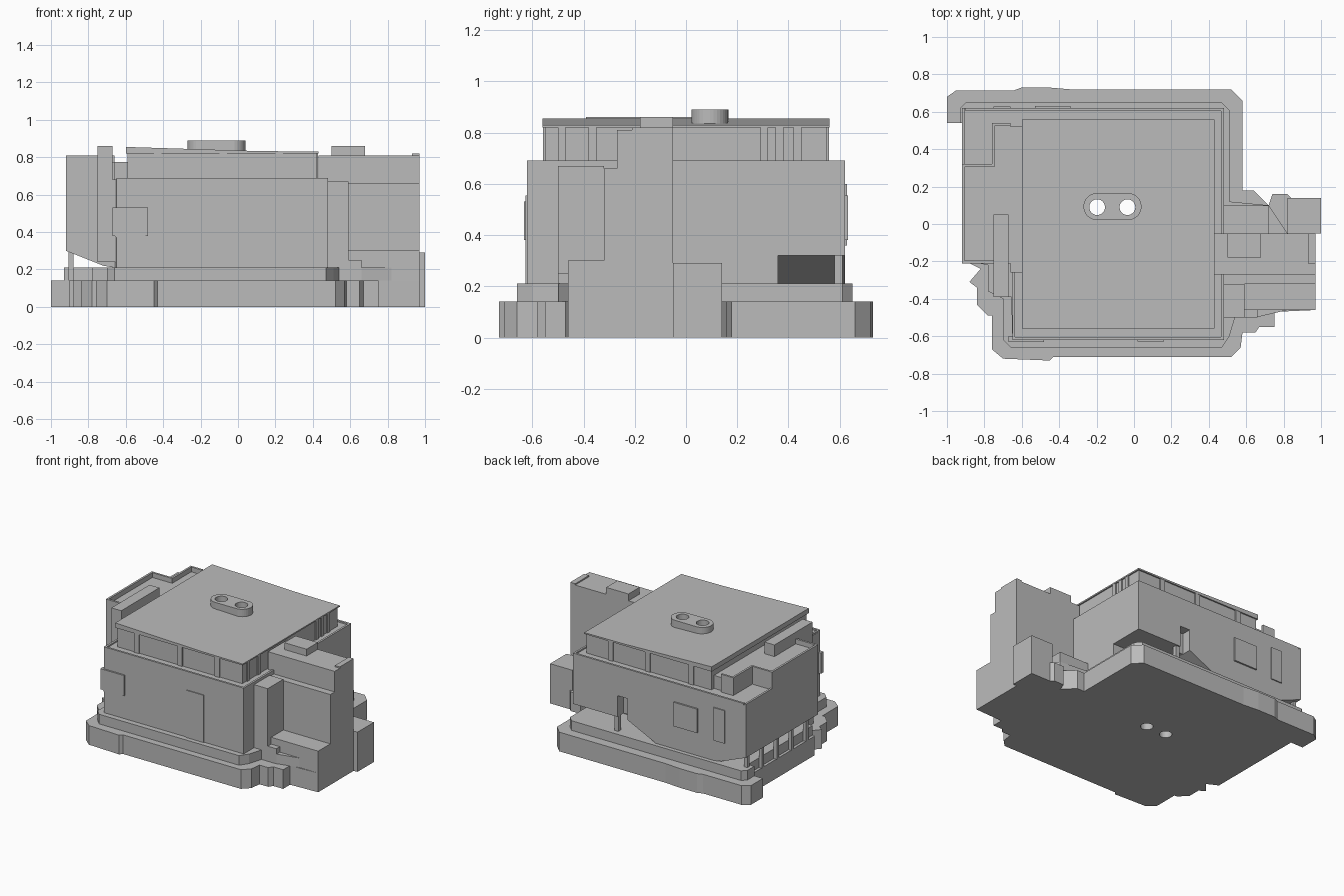
import bpy, bmesh
from mathutils import Vector

if "Cube" in bpy.data.objects:
    bpy.data.objects.remove(bpy.data.objects["Cube"])

grey = bpy.data.materials.new("plain grey")
grey.use_nodes = True
grey.diffuse_color = (0.5, 0.5, 0.5, 1)
grey.node_tree.nodes["Principled BSDF"].inputs["Base Color"].default_value = grey.diffuse_color


def extrude(name, verts, direction):
    """Closed solid from a flat outline pushed along a direction."""
    bm = bmesh.new()
    face = bm.faces.new([bm.verts.new(v) for v in verts])
    geom = bmesh.ops.extrude_face_region(bm, geom=[face], use_keep_orig=True)["geom"]
    moved = [g for g in geom if isinstance(g, bmesh.types.BMVert)]
    bmesh.ops.translate(bm, verts=moved, vec=Vector(direction))
    bmesh.ops.recalc_face_normals(bm, faces=bm.faces)
    mesh = bpy.data.meshes.new(name)
    bm.to_mesh(mesh)
    bm.free()
    mesh.materials.append(grey)
    ob = bpy.data.objects.new(name, mesh)
    bpy.context.collection.objects.link(ob)
    return ob


def plan(name, pts, z0, z1):
    return extrude(name, [(x, y, z0) for x, y in pts], (0, 0, z1 - z0))


def elevation(name, pts, y0, y1):
    return extrude(name, [(x, y0, z) for x, z in pts], (0, y1 - y0, 0))


def box(name, x0, x1, y0, y1, z0, z1):
    return plan(name, [(x0, y0), (x1, y0), (x1, y1), (x0, y1)], z0, z1)


def cut(ob, cutter):
    mod = ob.modifiers.new("cut", "BOOLEAN")
    mod.operation = "DIFFERENCE"
    mod.solver = "EXACT"
    mod.object = cutter
    bpy.context.view_layer.objects.active = ob
    bpy.ops.object.modifier_apply(modifier=mod.name)


# Stepped plinth
plinth = plan("plinth", [
    (-1, .54), (-1, .68), (-.95, .715), (-.64, .715), (-.6, .73), (-.46, .73), (-.34, .72),
    (.52, .72), (.58, .66), (.58, .18), (.64, .18), (.72, .1), (.74, .16), (.82, .16),
    (.84, .14), (1, .14), (1, -.05), (.97, -.05), (.97, -.46), (.75, -.47), (.75, -.55),
    (.67, -.55), (.65, -.58), (.58, -.58), (.57, -.66), (.52, -.71), (-.43, -.71),
    (-.45, -.73), (-.7, -.72), (-.76, -.67), (-.76, -.49), (-.78, -.49), (-.84, -.43),
    (-.84, -.34), (-.88, -.31), (-.82, -.24), (-.9, -.2), (-.9, .54)], 0, .14)
tier = plan("upper_plinth", [
    (-.93, .54), (-.93, .62), (-.9, .65), (.47, .65), (.51, .61), (.51, .12), (.72, .1),
    (.82, -.05), (.82, -.46), (.65, -.5), (.54, -.5), (.51, -.6), (.47, -.66), (-.66, -.66),
    (-.7, -.62), (-.7, -.4), (-.78, -.36), (-.78, -.22), (-.88, -.2), (-.88, .54)], .14, .21)

# Main storey, with an open corner at the back
body = plan("main_storey", [
    (-.65, -.62), (.48, -.62), (.48, .62), (-.66, .62), (-.66, -.25)], .21, .68)
corner_gap = elevation("corner_gap", [(.6, .15), (.6, .32), (.04, .32), (-.2, .205), (-.2, .15)], .36, .8)
slit = box("slit", .04, .12, .55, .8, .2, .475)
for tool in (corner_gap, slit):
    cut(body, tool)
    bpy.data.objects.remove(tool)
box("corner_post", .12, .15, .58, .61, .21, .33)

# Overhanging side storey with sloping underside, on posts
elevation("side_storey", [(-.66, .21), (-.72, .22), (-.92, .3), (-.92, .68), (-.66, .68)], -.21, .62)
box("side_storey_return", -.75, -.65, -.39, -.21, .24, .68)
for i in range(5):
    y = -.12 + i * .17
    box("side_post", -.905, -.88, y, y + .025, .14, .33)

# Raised side roof and its parapet
plan("side_upper", [(-.92, -.21), (-.92, .32), (-.76, .32), (-.76, .54), (-.66, .54), (-.66, .52),
                    (-.59, .52), (-.59, -.26), (-.66, -.26), (-.66, -.21)], .68, .775)
for x0, x1, y0, y1 in ((-.92, -.905, -.21, .32), (-.92, -.76, .305, .32), (-.76, -.745, .305, .54),
                       (-.76, -.66, .525, .54), (-.92, -.75, -.21, -.195)):
    box("side_parapet", x0, x1, y0, y1, .775, .81)
box("side_slab", -.75, -.67, -.39, .05, .6, .86)

# Low rim round the main terrace
for x0, x1, y0, y1 in ((-.65, .48, -.62, -.605), (-.9, .48, .605, .62), (.465, .48, -.605, .605),
                       (-.65, -.635, -.605, -.26), (-.92, -.905, .32, .62)):
    box("terrace_rim", x0, x1, y0, y1, .68, .69)

# Top storey, sloped roof and shallow wall ribs
top = box("top_storey", -.59, .42, -.55, .55, .68, .825)
roof = elevation("roof", [(-.6, .82), (.43, .82), (.43, .83), (.1, .833), (-.6, .855)], -.56, .56)
for y in (-.5, -.38, .29, .35, .42):
    box("top_rib", .42, .428, y, y + .03, .68, .82)
for x in (-.45, -.1, .2):
    for y in (-.558, .55):
        box("top_rib", x, x + .04, y, y + .008, .68, .82)

# Rounded roof vent
bm = bmesh.new()
bmesh.ops.create_circle(bm, segments=32, radius=.072)
outline = [(v.co.x + (-.032 if v.co.x > 0 else -.198), v.co.y + .093) for v in bm.verts]
bm.free()
vent = plan("roof_vent", outline, .82, .89)

# Two shafts running through the whole building
for x in (-.197, -.035):
    bpy.ops.mesh.primitive_cylinder_add(vertices=32, radius=.042, depth=3, location=(x, .09, 0))
    shaft = bpy.context.object
    for ob in (plinth, tier, body, top, roof, vent):
        cut(ob, shaft)
    bpy.data.objects.remove(shaft)

# Tall wing with its rooftop boxes
box("wing", .43, .97, -.27, -.05, .14, .81)
box("wing_front_ledge", .48, .97, -.32, -.27, .14, .66)
box("wing_roof_box", .5, .68, -.18, -.05, .81, .86)
box("wing_end_rim", .93, .97, -.21, -.05, .81, .82)
box("wing_upright", .48, .59, -.5, -.32, .14, .67)
box("wing_front_step", .59, .97, -.46, -.32, .14, .3)
box("wing_low_front", .59, .66, -.5, -.46, .14, .25)
box("wing_back_step", .82, 1, -.05, .14, .14, .29)
box("wing_link", .48, .72, -.05, .1, .14, .285)

# Doors and projecting windows
box("front_door", .02, .16, -.627, -.62, .21, .555)
elevation("front_window", [(-.67, .38), (-.48, .38), (-.48, .53), (-.67, .53)], -.632, -.6)
elevation("front_window_sill", [(-.66, .38), (-.62, .345), (-.54, .345), (-.49, .38)], -.626, -.6)
box("back_window", -.53, -.34, .61, .632, .38, .555)
box("back_panel", -.75, -.66, .61, .628, .36, .6)
